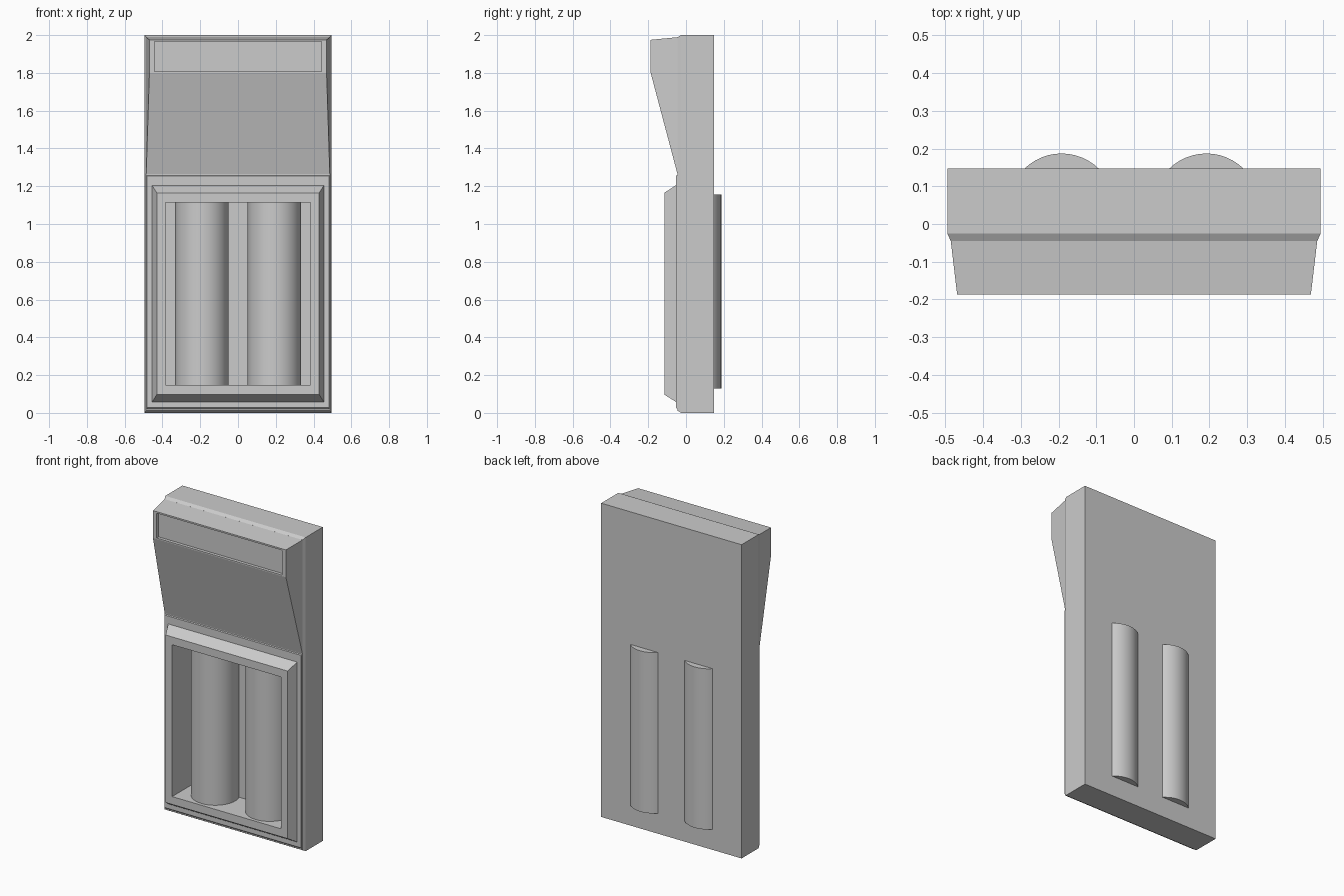
import bpy, bmesh

if "Cube" in bpy.data.objects:
    bpy.data.objects.remove(bpy.data.objects["Cube"])


def loft(name, rings):
    """Closed solid through rectangles given as (y, half_width, z_low, z_high), front to back."""
    bm = bmesh.new()
    loops = [[bm.verts.new(p) for p in ((-w, y, a), (w, y, a), (w, y, b), (-w, y, b))]
             for y, w, a, b in rings]
    bm.faces.new(loops[0])
    bm.faces.new(loops[-1][::-1])
    for r, s in zip(loops, loops[1:]):
        for i in range(4):
            j = (i + 1) % 4
            bm.faces.new((r[i], s[i], s[j], r[j]))
    bmesh.ops.recalc_face_normals(bm, faces=bm.faces[:])
    mesh = bpy.data.meshes.new(name)
    bm.to_mesh(mesh)
    bm.free()
    obj = bpy.data.objects.new(name, mesh)
    bpy.context.collection.objects.link(obj)
    return obj


def cut(obj, cutter):
    mod = obj.modifiers.new("opening", 'BOOLEAN')
    mod.operation = 'DIFFERENCE'
    mod.solver = 'EXACT'
    mod.object = cutter
    bpy.context.view_layer.objects.active = obj
    bpy.ops.object.modifier_apply(modifier=mod.name)


# Main slab with chamfered front edges
body = loft("body", [(-0.045, 0.486, 0.012, 1.989), (-0.025, 0.495, 0, 2), (0.147, 0.495, 0, 2)])

# Thin plate on the lower front
plate = loft("lower_face_plate", [(-0.053, 0.482, 0.028, 1.255), (-0.04, 0.485, 0.016, 1.26)])

# Bevelled frame around the window
frame = loft("window_frame", [(-0.115, 0.43, 0.097, 1.165), (-0.05, 0.456, 0.056, 1.207)])

# Overhanging hood with sloped underside
hood = loft("hood", [(-0.187, 0.469, 1.8, 1.975), (-0.044, 0.486, 1.26, 1.989)])

# Window opening and shallow sign recess
window = loft("window_cutter", [(-0.3, 0.384, 0.147, 1.115), (0.1, 0.384, 0.147, 1.115)])
sign = loft("sign_cutter", [(-0.3, 0.443, 1.807, 1.965), (-0.167, 0.443, 1.807, 1.965)])
for part in (body, plate, frame):
    cut(part, window)
cut(hood, sign)
for cutter in (window, sign):
    bpy.data.objects.remove(cutter)

# Two upright tubes that also bulge out of the back
for side, x in (("left", -0.192), ("right", 0.192)):
    bpy.ops.mesh.primitive_cylinder_add(vertices=48, radius=0.141, depth=1.025,
                                        location=(x, 0.046, 0.6425))
    tube = bpy.context.object
    tube.name = side + "_tube"
    bpy.ops.object.shade_smooth_by_angle()
